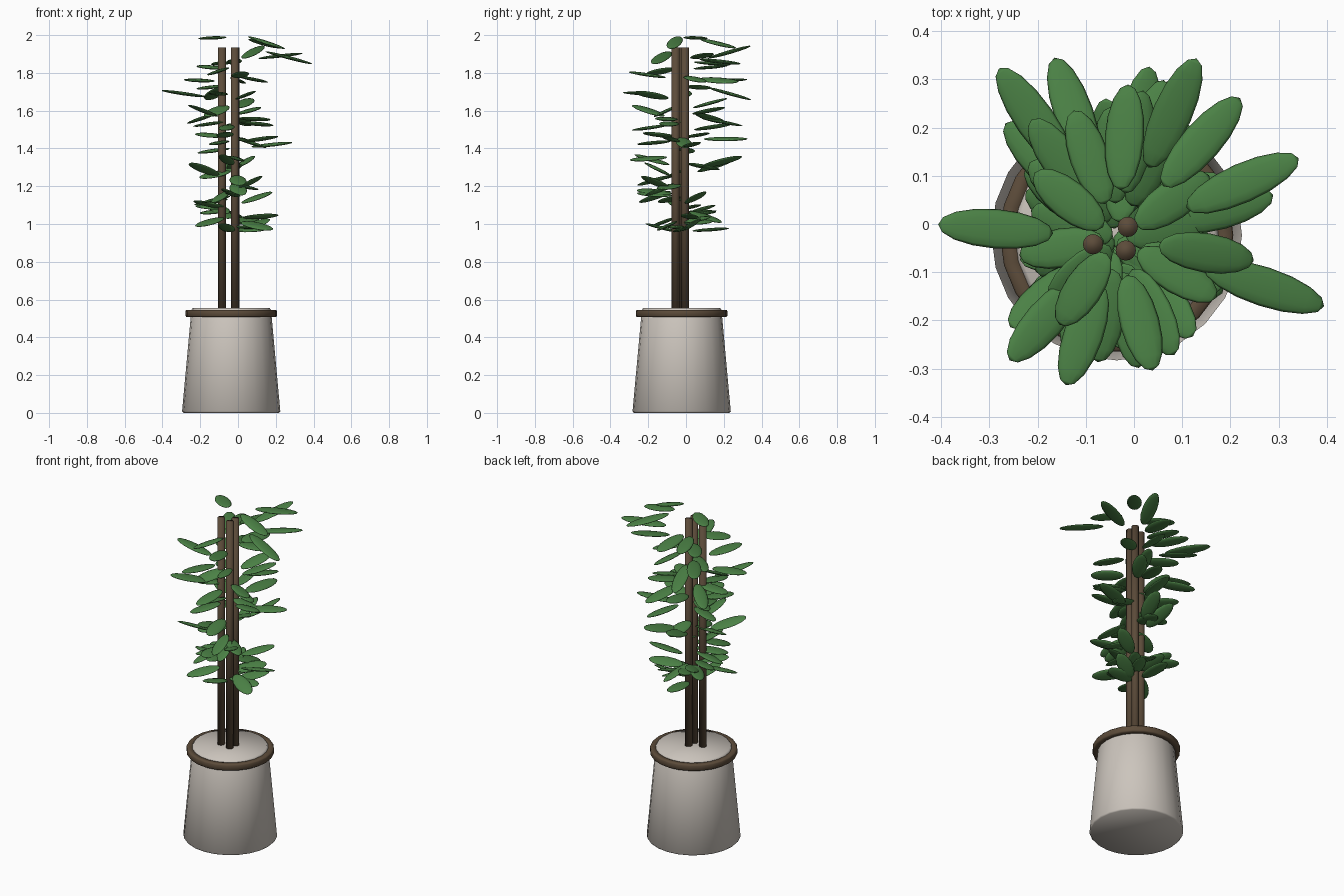
import bpy, bmesh, math, random
from mathutils import Matrix, Vector

if "Cube" in bpy.data.objects:
    bpy.data.objects.remove(bpy.data.objects["Cube"])

random.seed(11)
CX, CY = -0.036, -0.023          # pot axis


def material(name, rgb):
    m = bpy.data.materials.new(name)
    m.diffuse_color = (*rgb, 1)
    m.use_nodes = True
    m.node_tree.nodes["Principled BSDF"].inputs["Base Color"].default_value = m.diffuse_color
    return m


CREAM = material("cream ceramic", (0.60, 0.555, 0.505))
BROWN = material("brown bark", (0.107, 0.071, 0.042))
GREEN = material("leaf green", (0.07, 0.22, 0.06))


def finish(bm, name, mat):
    bmesh.ops.recalc_face_normals(bm, faces=bm.faces)
    for f in bm.faces:
        f.smooth = True
    me = bpy.data.meshes.new(name)
    bm.to_mesh(me)
    bm.free()
    me.materials.append(mat)
    ob = bpy.data.objects.new(name, me)
    bpy.context.collection.objects.link(ob)
    return ob


def lathe(name, profile, mat, x, y, sides, closed=False):
    """Turn (radius, z) points about a vertical axis at x, y."""
    bm = bmesh.new()
    rings = []
    for r, z in profile:
        rings.append([bm.verts.new((x + r * math.cos(2 * math.pi * i / sides),
                                    y + r * math.sin(2 * math.pi * i / sides), z))
                      for i in range(sides)])
    pairs = list(zip(rings, rings[1:]))
    if closed:
        pairs.append((rings[-1], rings[0]))
    else:
        bm.faces.new(rings[0])
        bm.faces.new(rings[-1])
    for a, b in pairs:
        for i in range(sides):
            j = (i + 1) % sides
            bm.faces.new((a[i], a[j], b[j], b[i]))
    return finish(bm, name, mat)


# Pot, wider at the foot, with a filled top
lathe("pot", [(0.253, 0), (0.26, 0.008), (0.211, 0.545), (0.203, 0.556)],
      CREAM, CX, CY, 24)

# Band around the top of the pot
lathe("pot_band", [(0.205, 0.508), (0.238, 0.508), (0.242, 0.514), (0.242, 0.539),
                   (0.238, 0.545), (0.205, 0.545)], BROWN, CX, CY, 24, closed=True)

# Three straight trunks
for x, y in ((-0.085, -0.042), (-0.013, -0.006), (-0.017, -0.055)):
    lathe("trunk", [(0.021, 0.54), (0.021, 1.935)], BROWN, x, y, 16)

# Leaves: centre x, y, z and upward tilt in degrees; each points away from the trunks
LEAVES = [
    (-0.287, -0.01, 1.69, 8), (0.27, -0.13, 1.88, -14), (0.14, 0.17, 1.955, -11),
    (0.08, 0.23, 1.91, 15), (0.225, 0.085, 1.89, 6), (0.15, -0.06, 1.96, -18),
    (0.012, -0.205, 1.79, 8), (-0.105, -0.23, 1.69, 3), (-0.185, -0.2, 1.60, 15),
    (-0.135, 0.05, 1.985, -2), (-0.15, 0.13, 1.83, 4), (-0.205, 0.215, 1.76, 2),
    (-0.125, 0.23, 1.69, -15), (0.18, 0.03, 1.42, 6), (-0.19, 0.13, 1.56, -14),
    (-0.18, -0.15, 1.29, 18), (0.10, -0.09, 1.53, -4), (0.06, 0.12, 1.60, 10),
    (0.0, -0.17, 1.23, -15), (0.10, 0.05, 1.14, 18), (0.12, 0.02, 1.04, 3),
    (0.10, -0.10, 0.99, -12), (-0.15, -0.12, 1.01, -14), (-0.15, 0.06, 1.47, 5),
    (0.01, 0.21, 1.45, 0), (0.12, -0.08, 1.45, 8), (-0.02, 0.18, 1.86, -6),
    (-0.05, 0.16, 1.31, 18), (0.04, 0.19, 1.33, 14), (-0.1, -0.17, 1.43, -5),
    (-0.06, -0.18, 1.34, 16), (-0.15, -0.05, 1.53, -8), (0.03, 0.19, 1.54, -10),
    (-0.06, -0.19, 1.51, -8), (0.0, 0.17, 1.76, -4), (-0.04, 0.13, 0.97, 4),
    (-0.06, -0.13, 0.98, 14),
]
# Dense lower tier and sparse fillers, spread by the golden angle
for i in range(34):
    a = i * 2.4
    if i < 18:
        z, r = 0.97 + 0.24 * ((i * 7) % 18) / 18, random.uniform(0.09, 0.15)
    else:
        z, r = 1.22 + 0.042 * (((i - 18) * 7) % 16), random.uniform(0.10, 0.16)
    LEAVES.append((-0.037 + 0.9 * r * math.cos(a), -0.03 + 1.15 * r * math.sin(a),
                   z, random.uniform(-20, 20)))

for n, (x, y, z, tilt) in enumerate(LEAVES):
    bm = bmesh.new()
    bmesh.ops.create_uvsphere(bm, u_segments=12, v_segments=8, radius=1)
    az = math.atan2(y + 0.03, x + 0.035)
    reach = math.hypot(x + 0.035, y + 0.03)
    length = min(0.135, max(0.09, 0.06 + 0.24 * reach))
    roll = random.uniform(-8, 8) if n < 14 else random.uniform(-20, 20)
    place = (Matrix.Translation(Vector((x, y, z)))
             @ Matrix.Rotation(az, 4, 'Z')
             @ Matrix.Rotation(-math.radians(tilt), 4, 'Y')
             @ Matrix.Rotation(math.radians(roll), 4, 'X')
             @ Matrix.Diagonal((length, 0.041, 0.009, 1))
             @ Matrix.Rotation(math.pi / 2, 4, 'Y'))   # sphere poles at the leaf ends
    bmesh.ops.transform(bm, matrix=place, verts=bm.verts)
    finish(bm, "leaf", GREEN)
